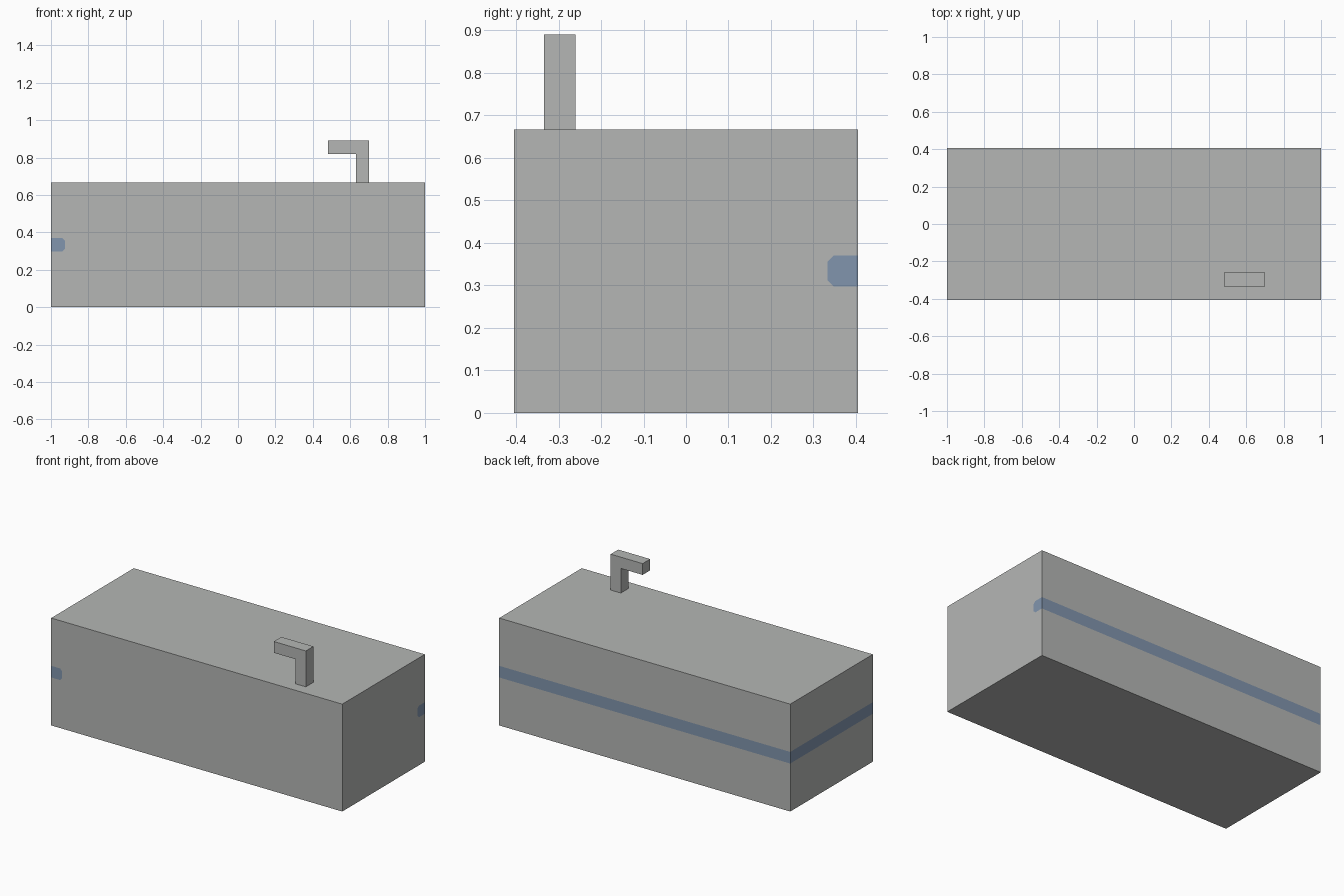
import bpy, bmesh
from mathutils import Vector

if "Cube" in bpy.data.objects:
    bpy.data.objects.remove(bpy.data.objects["Cube"])


def material(name, rgb):
    m = bpy.data.materials.new(name)
    m.diffuse_color = (*rgb, 1)
    m.use_nodes = True
    m.node_tree.nodes["Principled BSDF"].inputs["Base Color"].default_value = m.diffuse_color
    return m


grey = material("warm grey", (0.46, 0.47, 0.46))
blue = material("slate blue", (0.22, 0.30, 0.42))


def finish(bm, name, mats):
    bmesh.ops.recalc_face_normals(bm, faces=bm.faces)
    mesh = bpy.data.meshes.new(name)
    bm.to_mesh(mesh)
    bm.free()
    for m in mats:
        mesh.materials.append(m)
    ob = bpy.data.objects.new(name, mesh)
    bpy.context.collection.objects.link(ob)
    return ob


# Body dimensions and stripe limits
HX, HY, H = 1.0, 0.405, 0.667
Z0, Z1 = 0.298, 0.37
XE, YE = -0.925, 0.333      # where the stripe ends on the front and right sides
R = 0.014                   # clipped corners of the stripe ends

# Counter body, cut along the stripe outline
bm = bmesh.new()
bmesh.ops.create_cube(bm, size=1)
for v in bm.verts:
    v.co = (v.co.x * 2 * HX, v.co.y * 2 * HY, (v.co.z + 0.5) * H)


def cut(faces, co, no):
    geom = set(faces)
    for f in faces:
        geom.update(f.edges)
        geom.update(f.verts)
    bmesh.ops.bisect_plane(bm, geom=list(geom), plane_co=co, plane_no=no)


for z in (Z0, Z1):
    cut(bm.faces[:], (0, 0, z), (0, 0, 1))


def band(side):
    bm.normal_update()
    return [f for f in bm.faces if f.normal.dot(side) > 0.9
            and Z0 < f.calc_center_median().z < Z1]


FRONT, RIGHT = Vector((0, -1, 0)), Vector((1, 0, 0))
cut(band(FRONT), (XE, 0, 0), (1, 0, 0))
cut(band(RIGHT), (0, YE, 0), (0, 1, 0))

# Clip the corners of both stripe ends
for z, s in ((Z0, 1), (Z1, -1)):
    ends = [f for f in band(FRONT) if f.calc_center_median().x < XE]
    cut(ends, (XE - R, 0, z), (1, 0, -s))
    ends = [f for f in band(RIGHT) if f.calc_center_median().y > YE]
    cut(ends, (0, YE + R, z), (0, -1, -s))

# Stripe covers the back and left, and wraps just around two corners
bm.normal_update()
for f in bm.faces:
    c = f.calc_center_median()
    clipped = f.calc_area() < R * R
    on_stripe = Z0 < c.z < Z1 and (c.x < XE or c.y > YE)
    f.material_index = int(on_stripe and not clipped)
finish(bm, "counter_body", (grey, blue))

# Tap: extruded L profile
profile = [(0.63, H), (0.70, H), (0.70, 0.89), (0.48, 0.89), (0.48, 0.82), (0.63, 0.82)]
bm = bmesh.new()
face = bm.faces.new([bm.verts.new((x, -0.334, z)) for x, z in profile])
ext = bmesh.ops.extrude_face_region(bm, geom=[face], use_keep_orig=True)
for v in ext["geom"]:
    if isinstance(v, bmesh.types.BMVert):
        v.co.y = -0.26
finish(bm, "tap", (grey,))
